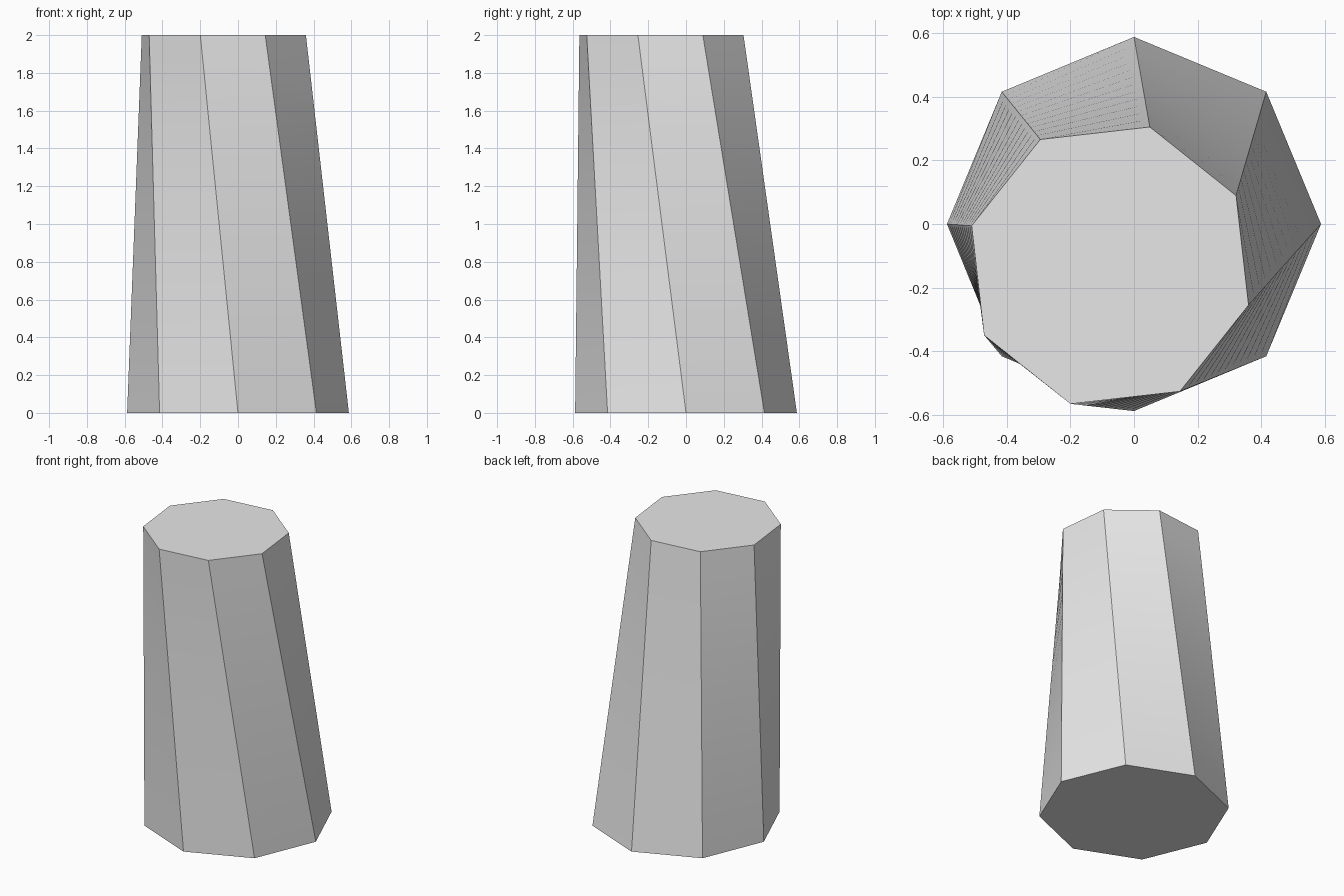
import bpy, bmesh
from math import radians
from mathutils import Matrix, Vector

cube = bpy.data.objects.get("Cube")
if cube:
    bpy.data.objects.remove(cube, do_unlink=True)

SIDES, STEPS, HEIGHT = 8, 12, 2.0

# Plain grey surface
grey = bpy.data.materials.new("light_grey")
grey.use_nodes = True
colour = (0.8, 0.8, 0.8, 1)
grey.diffuse_color = colour
grey.node_tree.nodes["Principled BSDF"].inputs["Base Color"].default_value = colour


def octagon(radius, turn, centre):
    """Corner points of a ring, turned about z."""
    return [Matrix.Rotation(radians(turn + 360 * i / SIDES), 3, "Z") @ Vector((radius, 0, 0))
            + Vector(centre) for i in range(SIDES)]


# Leaning, tapered and twisted octagonal column
bottom = octagon(0.587, 0, (0, 0, 0))
top = octagon(0.452, -16, (-0.075, -0.13, HEIGHT))
bm = bmesh.new()
rings = [[bm.verts.new(a.lerp(b, s / STEPS)) for a, b in zip(bottom, top)]
         for s in range(STEPS + 1)]
for low, high in zip(rings, rings[1:]):
    for i in range(SIDES):
        j = (i + 1) % SIDES
        bm.faces.new((low[i], low[j], high[j], high[i]))

# End caps
bm.faces.new(rings[0][::-1])
bm.faces.new(rings[-1])
bmesh.ops.recalc_face_normals(bm, faces=bm.faces)

mesh = bpy.data.meshes.new("column")
bm.to_mesh(mesh)
bm.free()
mesh.materials.append(grey)
column = bpy.data.objects.new("column", mesh)
bpy.context.collection.objects.link(column)

# Soft twist along each side, crisp edges between sides
bpy.context.view_layer.objects.active = column
column.select_set(True)
bpy.ops.object.shade_smooth_by_angle(angle=radians(30))
